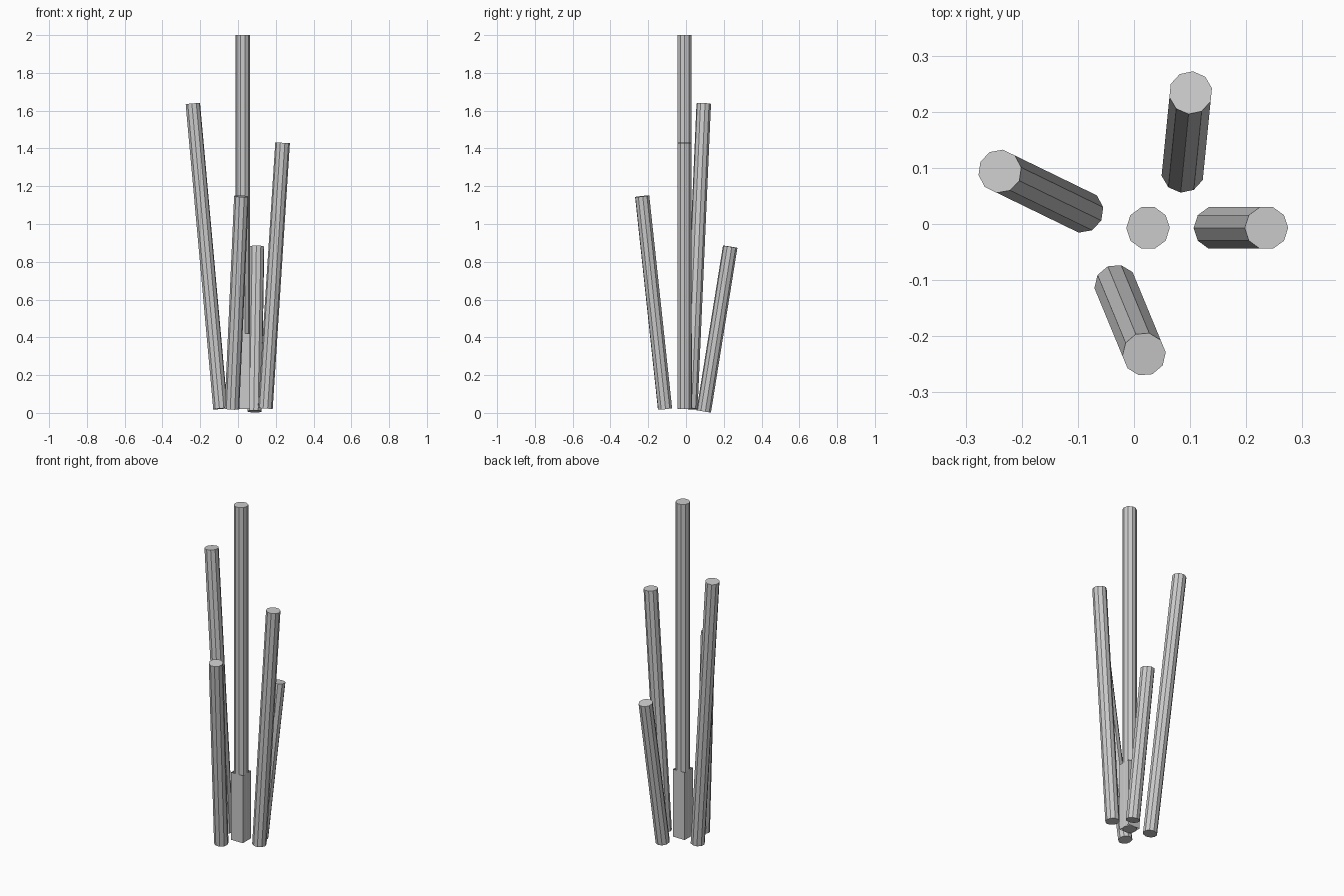
import bpy
from math import pi, sqrt
from mathutils import Vector

if "Cube" in bpy.data.objects:
    bpy.data.objects.remove(bpy.data.objects["Cube"])

RADIUS = 0.0388


def stem(name, bottom, top):
    """Ten-sided stick between two end-centre points, a corner facing its lean."""
    a, b = Vector(bottom), Vector(top)
    d = b - a
    tilt = d.angle(Vector((0, 0, 1)))
    azimuth = Vector((1, 0)).angle_signed(d.xy) if d.xy.length > 1e-6 else 0
    bpy.ops.mesh.primitive_cylinder_add(
        vertices=10, radius=RADIUS, depth=d.length, location=(a + b) / 2)
    ob = bpy.context.object
    ob.name = name
    # Put corners on the local x axis, then lean outwards
    for v in ob.data.vertices:
        v.co = Vector((v.co.y, -v.co.x, v.co.z))
    ob.rotation_euler = (0, tilt, -azimuth)
    return ob


# Upright centre stick and four sticks splaying outwards
stem("centre_stick", (0.025, -0.007, 0.02), (0.025, -0.007, 2.0))
stem("right_stick", (0.145, -0.007, 0.023), (0.236, -0.007, 1.43))
stem("left_stick", (-0.093, 0.023, 0.022), (-0.239, 0.094, 1.637))
stem("front_stick", (-0.032, -0.111, 0.021), (0.018, -0.232, 1.147))
stem("back_stick", (0.087, 0.094, 0.008), (0.101, 0.234, 0.88))

# Square open-ended sleeve around the foot of the centre stick
bpy.ops.mesh.primitive_cylinder_add(
    vertices=4, radius=0.038 * sqrt(2), depth=0.40, end_fill_type='NOTHING',
    location=(0.025, -0.007, 0.22), rotation=(0, 0, pi / 4))
bpy.context.object.name = "centre_sleeve"
